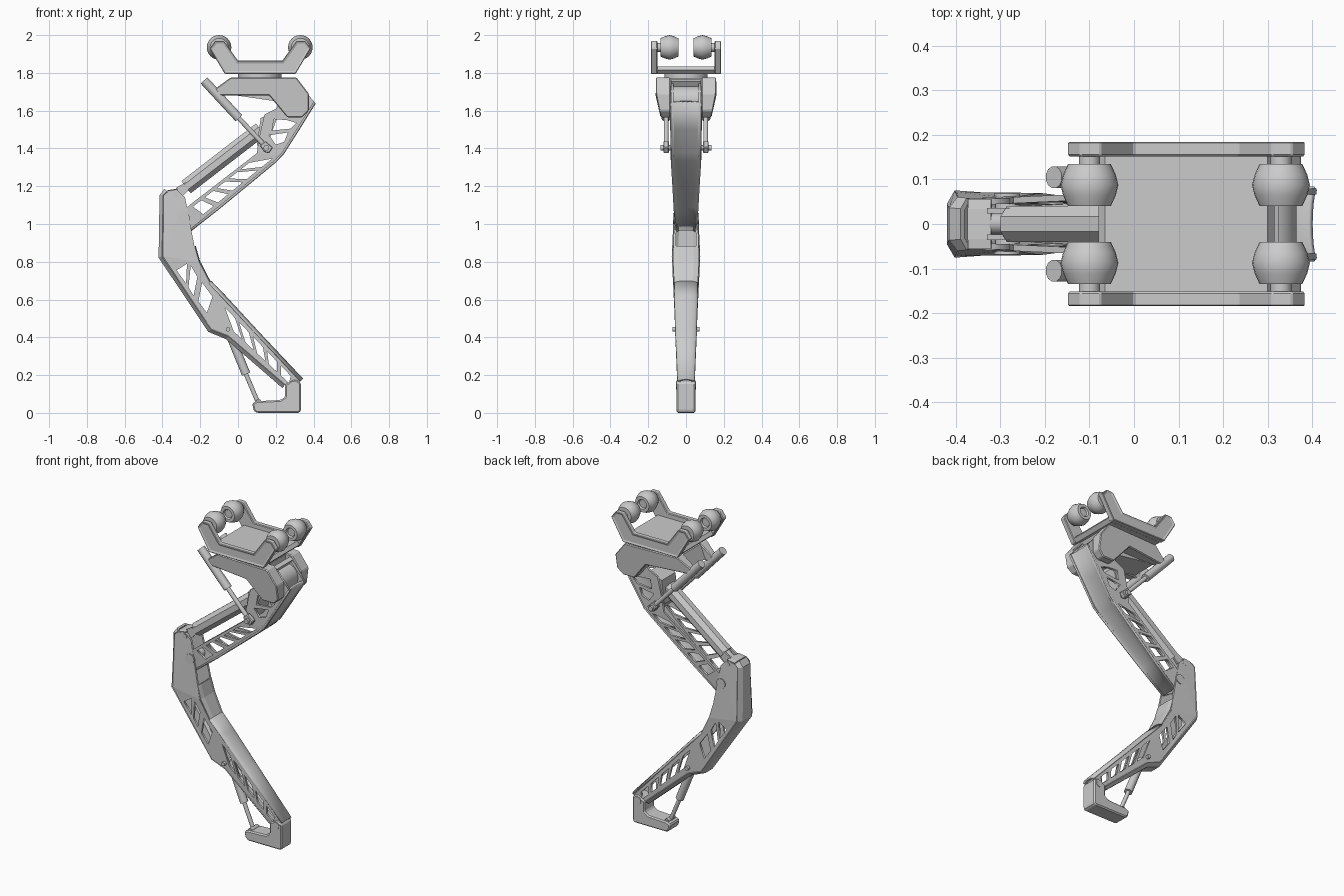
import bpy, bmesh
from math import cos, sin, pi
from mathutils import Vector, Matrix

if "Cube" in bpy.data.objects:
    bpy.data.objects.remove(bpy.data.objects["Cube"])


def finish(name, bm, mirror=False, smooth=None, bevel=0):
    bmesh.ops.recalc_face_normals(bm, faces=bm.faces)
    me = bpy.data.meshes.new(name)
    bm.to_mesh(me)
    bm.free()
    ob = bpy.data.objects.new(name, me)
    bpy.context.collection.objects.link(ob)
    if mirror:
        m = ob.modifiers.new("mirror", 'MIRROR')
        m.use_axis = (False, True, False)
    if bevel:
        b = ob.modifiers.new("bevel", 'BEVEL')
        b.width = bevel
        b.segments = 1
    if smooth:
        bpy.ops.object.select_all(action='DESELECT')
        ob.select_set(True)
        bpy.context.view_layer.objects.active = ob
        bpy.ops.object.shade_smooth_by_angle(angle=smooth)
    return ob


def prism(name, pts, y0, y1, mirror=False, bevel=0, width=None, inset=0):
    """Side profile (x, z) extruded from y0 to y1; width(x, z) may replace y1."""
    bm = bmesh.new()
    a = [bm.verts.new((x, y0, z)) for x, z in pts]
    b = [bm.verts.new((x, width(x, z) if width else y1, z)) for x, z in pts]
    bm.faces.new(a)
    outer = bm.faces.new(b)
    for i in range(len(pts)):
        j = (i + 1) % len(pts)
        bm.faces.new((a[i], a[j], b[j], b[i]))
    bmesh.ops.recalc_face_normals(bm, faces=bm.faces)
    if inset:
        bmesh.ops.inset_region(bm, faces=[outer], thickness=inset, depth=0)
        bmesh.ops.translate(bm, verts=outer.verts[:], vec=(0, -0.006, 0))
    return finish(name, bm, mirror, None, bevel)


def plate(name, outline, holes, thick, width):
    """Pair of side plates with cut windows, following a half-width function."""
    cu = bpy.data.curves.new(name, 'CURVE')
    cu.dimensions = '2D'
    cu.fill_mode = 'BOTH'
    cu.extrude = 0.5
    for loop in [outline] + holes:
        s = cu.splines.new('POLY')
        s.points.add(len(loop) - 1)
        for p, (x, z) in zip(s.points, loop):
            p.co = (x, z, 0, 1)
        s.use_cyclic_u = True
    tmp = bpy.data.objects.new(name + "_curve", cu)
    bpy.context.collection.objects.link(tmp)
    me = bpy.data.meshes.new_from_object(tmp.evaluated_get(bpy.context.evaluated_depsgraph_get()))
    bpy.data.objects.remove(tmp)
    bm = bmesh.new()
    bm.from_mesh(me)
    bmesh.ops.remove_doubles(bm, verts=bm.verts, dist=1e-5)
    for v in bm.verts:
        x, z, e = v.co
        v.co = (x, width(x, z) - (thick if e < 0 else 0), z)
    return finish(name, bm, True)


def strip(name, path, bulge, thick=0.012, rounded=True):
    """Shell along path of (x, z, half width), bulging to the left of travel."""
    bm = bmesh.new()
    if rounded:
        sec = [(-cos(pi * i / 10), sin(pi * i / 10)) for i in range(11)]
    else:
        sec = [(-1, 0), (-0.6, 1), (0.6, 1), (1, 0)]
    rows = []
    for i, (x, z, w) in enumerate(path):
        a, b = path[max(i - 1, 0)], path[min(i + 1, len(path) - 1)]
        d = Vector((b[0] - a[0], b[1] - a[1])).normalized()
        rows.append([bm.verts.new((x - d.y * bulge * h, s * w, z + d.x * bulge * h)) for s, h in sec])
    for r, q in zip(rows, rows[1:]):
        for i in range(len(sec) - 1):
            bm.faces.new((r[i], r[i + 1], q[i + 1], q[i]))
    ob = finish(name, bm, False, 0.6 if rounded else None)
    m = ob.modifiers.new("solid", 'SOLIDIFY')
    m.thickness = thick
    m.offset = 0
    return ob


def rod(name, p, q, r, n=16, mirror=False):
    p, q = Vector(p), Vector(q)
    d = q - p
    rot = d.to_track_quat('Z', 'Y').to_matrix().to_4x4()
    bm = bmesh.new()
    bmesh.ops.create_cone(bm, cap_ends=True, segments=n, radius1=r, radius2=r, depth=d.length,
                          matrix=Matrix.Translation((p + q) / 2) @ rot @ Matrix.Rotation(pi / n, 4, 'Z'))
    return finish(name, bm, mirror, 0.6 if n > 8 else None)


def lerp_width(table):
    def f(x, z):
        for (z0, w0), (z1, w1) in zip(table, table[1:]):
            if z >= z1:
                return w0 + (w1 - w0) * min(max((z0 - z) / (z0 - z1), 0), 1)
        return table[-1][1]
    return f


def slots(f0, f1, b0, b1, n, t0, t1, skew, gap=0.25, u0=0.2, u1=0.78):
    """Row of slanted windows between two edge lines."""
    f0, f1, b0, b1 = map(Vector, (f0, f1, b0, b1))

    def pt(t, u):
        t += skew * u
        return tuple(f0.lerp(f1, t).lerp(b0.lerp(b1, t), u))
    step = (t1 - t0) / n
    out = []
    for i in range(n):
        a, b = t0 + i * step, t0 + (i + 1 - gap) * step
        out.append([pt(a, u0), pt(b, u0), pt(b, u1), pt(a, u1)])
    return out


# Carriage: side rails, deck, barrel rollers
prism("carriage_rail", [(-.15, 1.93), (-.12, 1.97), (-.075, 1.97), (0, 1.865), (.235, 1.865), (.31, 1.97),
                        (.355, 1.97), (.385, 1.93), (.305, 1.795), (-.07, 1.795)],
      .152, .186, True, .004, inset=.016)
prism("carriage_deck", [(-.08, 1.815), (-.06, 1.795), (.295, 1.795), (.315, 1.815), (.3, 1.835), (-.065, 1.835)],
      -.155, .155)
for x in (-.1, .33):
    bm = bmesh.new()
    prof = [(.055, .001), (.055, .026), (.04, .03), (.04, .048), (.064, .059), (.0875, .065),
            (.111, .059), (.135, .048), (.135, .001)]
    rings = [[bm.verts.new((x + r * cos(2 * pi * k / 24), y, 1.935 + r * sin(2 * pi * k / 24)))
              for k in range(24)] for y, r in prof]
    for a, b in zip(rings, rings[1:]):
        for k in range(24):
            j = (k + 1) % 24
            bm.faces.new((a[k], a[j], b[j], b[k]))
    finish("roller", bm, True, 0.6)
    rod("roller_axle", (x, .05, 1.935), (x, .155, 1.935), .024, 16, True)

# Hip: turntable, side housings, centre block and joint
rod("turntable", (.115, 0, 1.765), (.115, 0, 1.8), .115, 32)


def hip_width(x, z):
    w = .16 if x > 0 else .16 + .3 * x
    return w - max(0, 1.68 - z) * .22


prism("hip_housing", [(-.135, 1.68), (-.115, 1.72), (-.04, 1.775), (.31, 1.775), (.375, 1.69), (.375, 1.6),
                      (.34, 1.565), (.26, 1.565), (.165, 1.68)], .082, 0, True, .005, hip_width)
prism("hip_block", [(-.075, 1.69), (-.04, 1.772), (.27, 1.772), (.27, 1.68), (.2, 1.65)], -.085, .085)
rod("hip_joint", (.29, -.09, 1.655), (.29, .09, 1.655), .075, 24)

# Thigh: windowed side plates, rounded back shell, bracket
tw = lerp_width([(1.6, .08), (1.36, .077), (.95, .052)])
upper_slots = [[(.165, 1.47), (.265, 1.485), (.245, 1.435), (.2, 1.42)],
               [(.19, 1.555), (.26, 1.55), (.31, 1.535), (.28, 1.505), (.18, 1.495)]]
plate("thigh_plate", [(.41, 1.64), (.235, 1.36), (-.255, .96), (-.32, 1.0), (-.28, 1.08), (-.25, 1.105),
                      (.1, 1.375), (.11, 1.45), (.14, 1.58), (.2, 1.61), (.3, 1.765)],
      upper_slots + slots((.1, 1.375), (-.25, 1.105), (.235, 1.36), (-.255, .96), 5, .2, 1.05, -.2, .3, .16, .76),
      .014, tw)
strip("thigh_back_shell", [(-.255, .96, .052), (-.1, 1.082, .061), (.07, 1.222, .069), (.2, 1.33, .076),
                           (.24, 1.372, .077), (.32, 1.498, .079), (.408, 1.64, .08)][::-1], -.014)
prism("thigh_top_bar", [(.3, 1.765), (.325, 1.755), (.305, 1.725), (.275, 1.735)], -.08, .08)
prism("thigh_bracket", [(.1, 1.42), (.12, 1.56), (.2, 1.6), (.21, 1.57), (.16, 1.43), (.13, 1.38)], -.067, .067)
rod("knee_pin", (-.285, -.068, 1.03), (-.285, .068, 1.03), .03, 16)

# Thigh actuator
rod("thigh_cylinder", (-.275, 0, 1.195), (.12, 0, 1.5), .044, 8)
rod("thigh_piston", (-.34, 0, 1.145), (-.27, 0, 1.2), .024, 12)
rod("thigh_piston_pin", (-.325, -.06, 1.155), (-.325, .06, 1.155), .016, 12)
prism("thigh_piston_clevis", [(-.33, 1.19), (-.27, 1.225), (-.25, 1.19), (-.3, 1.14)], .024, .036, True)

# Hip actuators, one on each side
rod("hip_cylinder", (-.18, .105, 1.76), (.005, .105, 1.56), .025, 12, True)
rod("hip_piston", (0, .105, 1.565), (.15, .105, 1.405), .013, 12, True)
rod("hip_piston_pin", (.15, .065, 1.403), (.15, .135, 1.403), .015, 12, True)
prism("hip_piston_clevis", [(.115, 1.415), (.145, 1.44), (.185, 1.405), (.165, 1.375), (.14, 1.38)],
      .09, .12, True, .004)

# Shin: windowed side plates, chamfered back, rounded front cover
sw = lerp_width([(1.17, .057), (.85, .073), (.68, .062), (.4, .053), (.15, .042)])
knee_slots = [[(-.325, .755), (-.27, .79), (-.275, .685)],
              [(-.25, .78), (-.215, .72), (-.235, .62), (-.262, .665)],
              [(-.19, .69), (-.135, .615), (-.165, .53), (-.21, .59)]]
plate("shin_plate", [(-.395, 1.155), (-.37, 1.17), (-.32, 1.178), (-.28, 1.14), (-.215, .8), (-.15, .68),
                     (.33, .165), (.3, .14), (.25, .145), (-.05, .405), (-.14, .44), (-.4, .83)],
      knee_slots + slots((-.15, .68), (.33, .165), (-.07, .42), (.26, .14), 5, .12, .95, .1, .3, .22, .7),
      .013, sw)
strip("shin_back", [(-.372, 1.17, .055), (-.392, 1.15, .057), (-.398, .83, .072), (-.14, .445, .053),
                    (-.05, .41, .052), (.25, .15, .042)], -.018, .012, False)
strip("shin_front_cover", [(-.155, .685, .06), (-.08, .607, .058), (.1, .412, .052), (.33, .168, .041)], .014)
strip("knee_inner_wall", [(-.235, .88, .066), (-.212, .8, .068), (-.15, .68, .06)], .006, .012, False)
strip("knee_cap", [(-.372, 1.17, .055), (-.32, 1.178, .055)], .003, .012, False)

# Ankle actuator
rod("ankle_pin", (-.053, -.072, .442), (-.053, .072, .442), .012, 12)
rod("ankle_cylinder", (-.055, 0, .445), (.043, 0, .205), .024, 12)
rod("ankle_piston", (.04, 0, .21), (.108, 0, .05), .012, 12)
rod("ankle_piston_pin", (.108, -.035, .06), (.108, .035, .06), .014, 12)

# Foot
prism("foot", [(.075, .05), (.083, .012), (.1, 0), (.325, 0), (.333, .012), (.333, .16), (.3, .178), (.25, .15),
               (.25, .085), (.225, .068), (.1, .062)], -.05, .05, False, .01)
rod("ankle_joint", (.295, -.053, .145), (.295, .053, .145), .022, 16)
